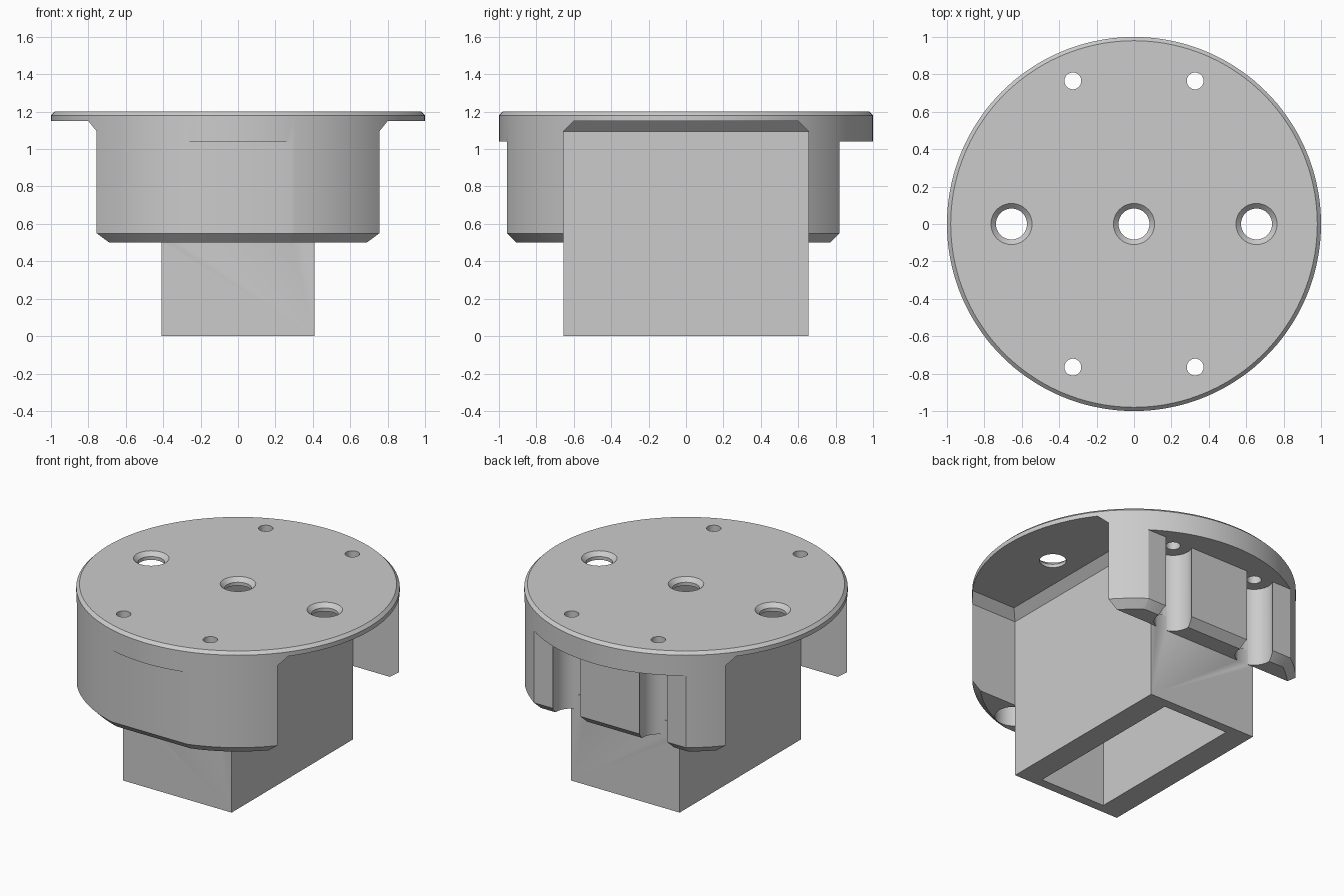
import bpy, bmesh
from math import cos, sin, pi

cube = bpy.data.objects.get("Cube")
if cube:
    bpy.data.objects.remove(cube, do_unlink=True)

grey = bpy.data.materials.new("plain_grey")
grey.use_nodes = True
COLOUR = (0.6, 0.6, 0.6, 1)
grey.diffuse_color = COLOUR
grey.node_tree.nodes["Principled BSDF"].inputs["Base Color"].default_value = COLOUR


def loft(name, rings):
    """Solid skinned through closed rings of equal point count."""
    bm = bmesh.new()
    loops = [[bm.verts.new(p) for p in ring] for ring in rings]
    n = len(loops[0])
    for a, b in zip(loops, loops[1:]):
        for i in range(n):
            j = (i + 1) % n
            bm.faces.new((a[i], a[j], b[j], b[i]))
    bm.faces.new(loops[0])
    bm.faces.new(loops[-1])
    bmesh.ops.recalc_face_normals(bm, faces=bm.faces)
    mesh = bpy.data.meshes.new(name)
    bm.to_mesh(mesh)
    bm.free()
    mesh.materials.append(grey)
    obj = bpy.data.objects.new(name, mesh)
    bpy.context.collection.objects.link(obj)
    return obj


def lathe(name, profile, x=0, y=0, seg=48):
    """Round solid from (radius, z) pairs."""
    return loft(name, [[(x + r * cos(2 * pi * i / seg), y + r * sin(2 * pi * i / seg), z)
                        for i in range(seg)] for r, z in profile])


def rect(x0, x1, y, z):
    return [(x0, -y, z), (x1, -y, z), (x1, y, z), (x0, y, z)]


def combine(target, tool, operation="DIFFERENCE"):
    """Apply a boolean and discard the tool."""
    tool.hide_render = True
    mod = target.modifiers.new("boolean", "BOOLEAN")
    mod.operation = operation
    mod.solver = "EXACT"
    mod.object = tool
    bpy.context.view_layer.objects.active = target
    bpy.ops.object.modifier_apply(modifier=mod.name)
    bpy.data.objects.remove(tool, do_unlink=True)


# Round body with chamfered top and bottom rims
R = 1.0
body = lathe("flanged_mount", [(R - .05, .5), (R, .55), (R, 1.18), (R - .02, 1.2)], seg=144)

# Flats below the rim, front and back, with their lower chamfers
for side, y in ((-1, .958), (1, .82)):
    section = [(y, 1.04), (1.3, 1.04), (1.3, .45), (y - .1, .45), (y, .55)]
    combine(body, loft("flat_cutter", [[(x, side * p, z) for p, z in section]
                                       for x in (-1.2, 1.2)]))

# Screw clearance bores under the small holes
screws = [(x, y) for x in (-.327, .327) for y in (-.765, .765)]
for x, y in screws:
    combine(body, lathe("bore_cutter", [(.118, .3), (.118, 1.04)], x, y))

# Rectangular stem, trimmed to width by the side recesses
combine(body, loft("stem", [rect(-.6, .6, .654, z) for z in (0, .6)]), "UNION")
for s in (-1, 1):
    combine(body, loft("recess_cutter", [rect(s * .41, s * 1.3, .655, -.1),
                                         rect(s * .41, s * 1.3, .655, 1.095),
                                         rect(s * .465, s * 1.3, .6, 1.15)]))

# Hollow inside the stem
combine(body, loft("pocket_cutter", [rect(-.247, .247, .59, z) for z in (-.1, 1.15)]))

# Small screw holes and large countersunk holes
for x, y in screws:
    combine(body, lathe("hole_cutter", [(.045, .95), (.045, 1.3)], x, y))
for x in (-.655, 0, .655):
    combine(body, lathe("countersink_cutter", [(.083, 1.1), (.083, 1.173), (.14, 1.23)], x))

# Smooth curved walls, crisp edges
bpy.ops.object.select_all(action="DESELECT")
body.select_set(True)
bpy.context.view_layer.objects.active = body
bpy.ops.object.shade_smooth_by_angle(angle=pi / 6)
